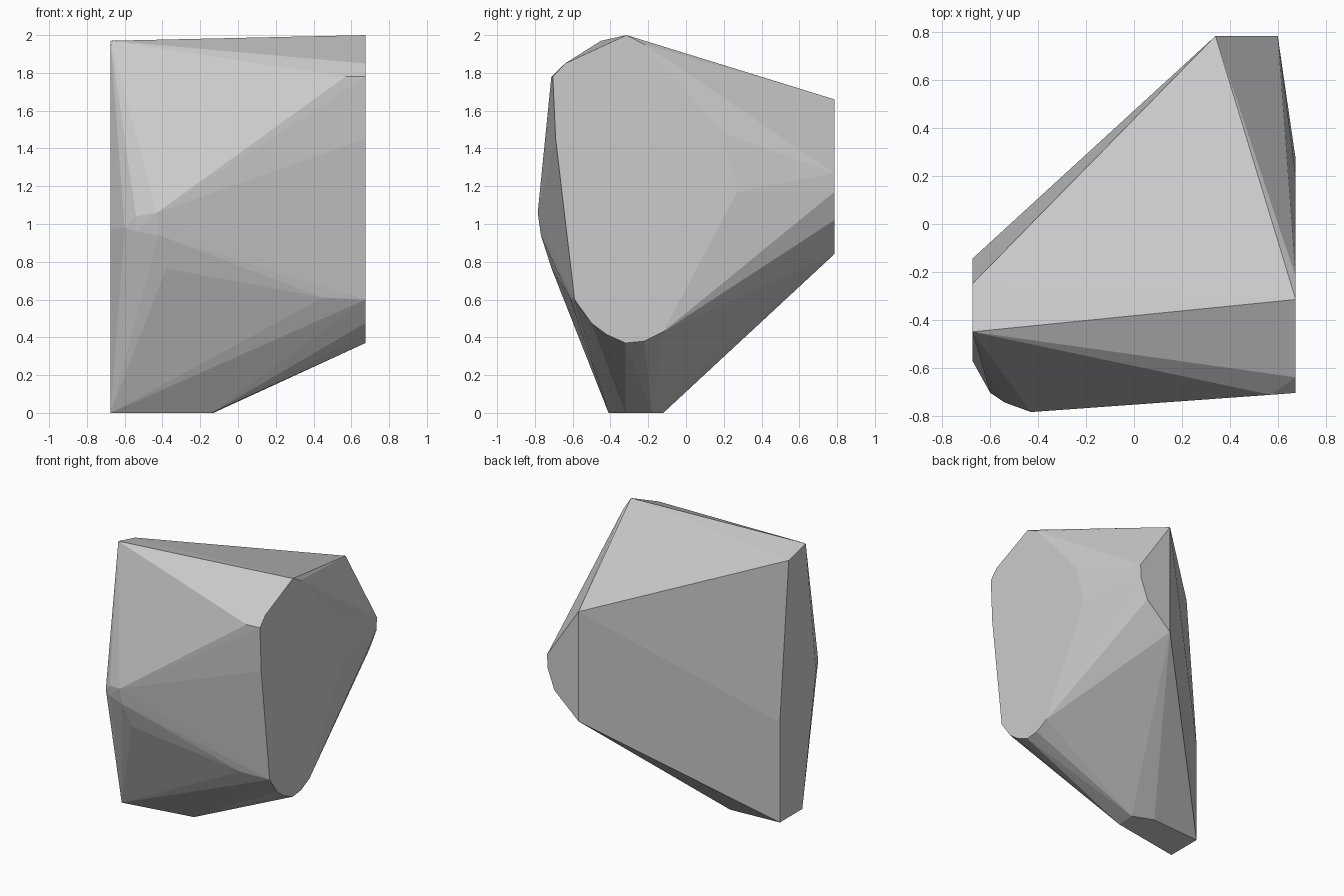
import bpy, bmesh
from math import radians

if "Cube" in bpy.data.objects:
    bpy.data.objects.remove(bpy.data.objects["Cube"])

# Flat cut on the right side (y, z) at x = 0.675
right_cut = [(-0.315, 2.0), (-0.64, 1.85), (-0.705, 1.78), (-0.69, 1.45),
             (-0.59, 0.6), (-0.5, 0.475), (-0.42, 0.415), (-0.32, 0.37),
             (-0.22, 0.38), (-0.12, 0.43), (0.27, 1.17), (0.2, 1.48), (-0.22, 1.95)]
# Flat cut on the left side (y, z) at x = -0.675
left_cut = [(-0.45, 1.97), (-0.25, 1.92), (-0.145, 0.75), (-0.145, 0.0),
            (-0.41, 0.0), (-0.57, 0.97)]
# Flat cut at the back (x, z) at y = 0.785
back_cut = [(0.34, 1.66), (0.6, 1.27), (0.595, 1.17), (0.54, 1.02), (0.34, 0.84)]
# Resting face (x, y) at z = 0
base_cut = [(-0.14, -0.32), (-0.13, -0.18), (-0.28, -0.12)]
# Worn bulge on the front
front_bulge = [(-0.43, -0.785, 1.06), (-0.54, -0.745, 1.04), (-0.6, -0.705, 0.98),
               (-0.54, -0.738, 0.96), (-0.42, -0.768, 0.94), (-0.38, -0.712, 0.765),
               (0.45, -0.615, 0.61), (0.57, -0.713, 1.78)]

points = ([(0.675, y, z) for y, z in right_cut]
          + [(-0.675, y, z) for y, z in left_cut]
          + [(x, 0.785, z) for x, z in back_cut]
          + [(x, y, 0.0) for x, y in base_cut]
          + front_bulge)

# Wrap the cuts in one convex faceted boulder
bm = bmesh.new()
for p in points:
    bm.verts.new(p)
hull = bmesh.ops.convex_hull(bm, input=bm.verts[:])
loose = [v for v in bm.verts if not v.link_faces]
bmesh.ops.delete(bm, geom=loose, context='VERTS')
bmesh.ops.dissolve_limit(bm, angle_limit=radians(0.5), verts=bm.verts[:], edges=bm.edges[:])
bmesh.ops.recalc_face_normals(bm, faces=bm.faces[:])

mesh = bpy.data.meshes.new("boulder")
bm.to_mesh(mesh)
bm.free()
boulder = bpy.data.objects.new("boulder", mesh)
bpy.context.collection.objects.link(boulder)
